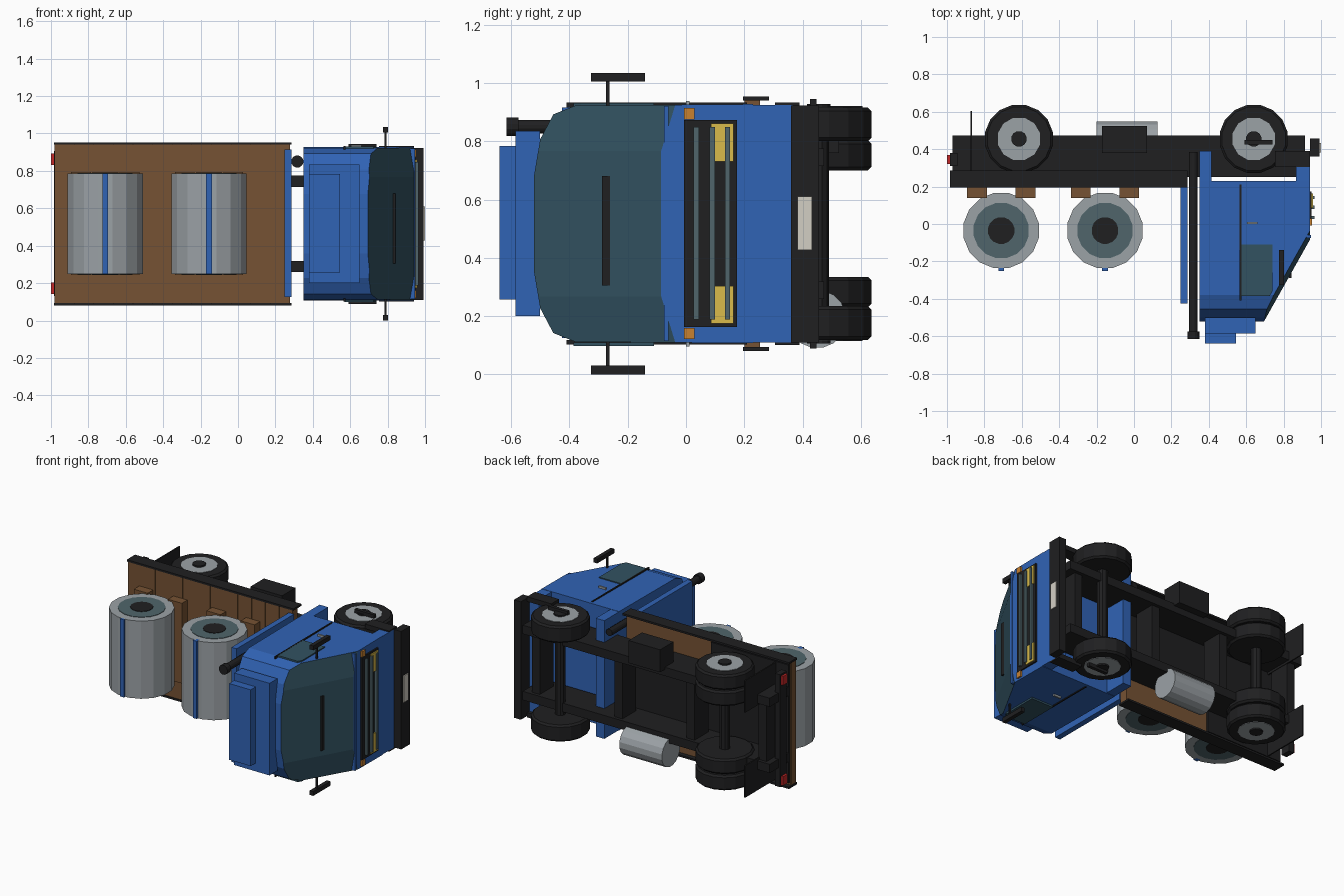
import bpy, bmesh, math
from mathutils import Vector

if "Cube" in bpy.data.objects:
    bpy.data.objects.remove(bpy.data.objects["Cube"])

# The truck lies on its side: its length is x, its "up" is -y, its width is z.
MID = 0.517

def mat(name, c):
    m = bpy.data.materials.new(name)
    m.diffuse_color = (*c, 1)
    m.use_nodes = True
    m.node_tree.nodes["Principled BSDF"].inputs["Base Color"].default_value = m.diffuse_color
    return m

BLUE = mat("blue_paint", (0.03, 0.125, 0.46))
BLACK = mat("black", (0.014, 0.014, 0.015))
WOOD = mat("wood", (0.18, 0.085, 0.033))
GLASS = mat("glass", (0.032, 0.085, 0.12))
STEEL = mat("steel", (0.33, 0.36, 0.38))
COIL = mat("coil_side", (0.08, 0.13, 0.145))
YELLOW = mat("lamp_yellow", (0.7, 0.5, 0.07))
ORANGE = mat("lamp_orange", (0.58, 0.22, 0.03))
RED = mat("lamp_red", (0.55, 0.02, 0.02))
WHITE = mat("plate_white", (0.65, 0.62, 0.55))

def finish(name, bm, *mats):
    bmesh.ops.recalc_face_normals(bm, faces=bm.faces)
    me = bpy.data.meshes.new(name)
    bm.to_mesh(me)
    bm.free()
    for m in mats:
        me.materials.append(m)
    ob = bpy.data.objects.new(name, me)
    bpy.context.collection.objects.link(ob)
    return ob

def box(name, x, y, z, m):
    bm = bmesh.new()
    bmesh.ops.create_cube(bm, size=1)
    for v in bm.verts:
        v.co = [(a[0] + a[1]) / 2 + c * (a[1] - a[0]) for a, c in zip((x, y, z), v.co)]
    return finish(name, bm, m)

def pair(name, x, y, z, m):
    # box plus its copy on the other side of the truck
    box(name + "_a", x, y, z, m)
    box(name + "_b", x, y, (2 * MID - z[1], 2 * MID - z[0]), m)

def prism(pts, axis, a, b):
    # extrude an outline along x ((y, z) points) or z ((x, y) points)
    bm = bmesh.new()
    f = bm.faces.new([bm.verts.new((a, *p) if axis == 'x' else (*p, a)) for p in pts])
    r = bmesh.ops.extrude_face_region(bm, geom=[f])
    d = (b - a, 0, 0) if axis == 'x' else (0, 0, b - a)
    bmesh.ops.translate(bm, vec=d, verts=[v for v in r['geom'] if isinstance(v, bmesh.types.BMVert)])
    return bm

def cyl(name, axis, c, r, a, b, m, n=16):
    t = [2 * math.pi * (i + 0.5) / n for i in range(n)]
    pts = [(c[0] + r * math.cos(k), c[1] + r * math.sin(k)) for k in t]
    return finish(name, prism(pts, axis, a, b), m)

# cab: arched section, sliced by the slanted, bowed windscreen
half = [(0.23, 0.41), (-0.38, 0.405), (-0.455, 0.375), (-0.50, 0.29), (-0.522, 0.16)]
section = [(y, MID + w) for y, w in half] + [(y, MID - w) for y, w in reversed(half)]
bm = prism(section, 'x', 0.35, 0.94)
bmesh.ops.recalc_face_normals(bm, faces=bm.faces)
n0 = Vector((0.872, -0.49, 0))
p0 = Vector((0.94, -0.085, MID))
for s in (0, 1, -1):
    cut = bmesh.ops.bisect_plane(bm, geom=bm.verts[:] + bm.edges[:] + bm.faces[:],
                                 plane_co=p0 + Vector((0, 0, s * 0.25)),
                                 plane_no=(n0 + Vector((0, 0, s * 0.15))).normalized(), clear_outer=True)
    edges = [e for e in cut['geom_cut'] if isinstance(e, bmesh.types.BMEdge)]
    for f in bmesh.ops.contextual_create(bm, geom=edges)['faces']:
        f.material_index = 1
finish("cab", bm, BLUE, GLASS)
box("cab_rear_skirt", (0.35, 0.415), (0.23, 0.39), (0.11, 0.925), BLUE)
box("cab_front_skirt", (0.865, 0.94), (0.23, 0.365), (0.11, 0.925), BLUE)
box("windscreen_cowl", (0.91, 0.945), (-0.075, -0.06), (0.115, 0.92), BLUE)
box("roof_fairing_lower", (0.38, 0.65), (-0.585, -0.5), (0.2, 0.835), BLUE)
box("roof_fairing_upper", (0.38, 0.545), (-0.64, -0.585), (0.257, 0.783), BLUE)

# side windows, doors and steps
for tag, z in (("a", 0.925), ("b", 2 * MID - 0.93)):
    win = [(0.57, -0.11), (0.74, -0.11), (0.74, -0.36), (0.725, -0.385), (0.57, -0.385)]
    finish("side_window_" + tag, prism(win, 'z', z - 0.006, z + 0.006), GLASS)
pair("door_seam", (0.565, 0.574), (-0.41, 0.21), (0.915, 0.932), BLACK)
pair("door_handle", (0.605, 0.66), (0.0, 0.012), (0.925, 0.938), STEEL)
pair("cab_step", (0.59, 0.74), (0.425, 0.448), (0.92, 0.945), BLACK)
pair("corner_guard", (0.755, 0.94), (0.305, 0.39), (0.90, 0.933), BLACK)

# mirrors and wiper
pair("mirror", (0.775, 0.802), (-0.325, -0.14), (1.004, 1.034), BLACK)
pair("mirror_arm", (0.783, 0.795), (-0.275, -0.262), (0.90, 1.005), BLACK)
box("wiper", (0.83, 0.842), (-0.288, -0.26), (0.305, 0.68), BLACK)

# front face
box("grille", (0.935, 0.95), (-0.007, 0.175), (0.163, 0.872), BLACK)
for i, y in enumerate((0.035, 0.09, 0.142)):
    box(f"grille_slat_{i}", (0.95, 0.966), (y - 0.009, y + 0.009), (0.188, 0.848), COIL)
pair("headlight", (0.945, 0.958), (0.085, 0.163), (0.73, 0.86), YELLOW)
pair("turn_lamp", (0.935, 0.952), (-0.007, 0.03), (0.874, 0.913), ORANGE)
box("front_bumper", (0.94, 0.993), (0.36, 0.457), (0.11, 0.923), BLACK)
box("number_plate", (0.99, 1.0), (0.382, 0.432), (0.427, 0.61), WHITE)

# headboard and exhaust stack
box("headboard", (0.248, 0.287), (-0.425, 0.2), (0.125, 0.915), BLUE)
cyl("exhaust_stack", 'z', (0, 0), 0.024, 0, 0.98, BLACK, 12)
cyl("exhaust_tip", 'z', (0, 0), 0.033, 0.96, 1.0, BLACK, 12)
for n in ("exhaust_stack", "exhaust_tip"):
    ob = bpy.data.objects[n]
    ob.rotation_euler = (math.pi / 2, 0, 0)
    ob.location = (0.317, 0.385, 0.85)

# load bed of planks with side rails
for i in range(12):
    x = -0.98 + i * 0.105
    box(f"bed_plank_{i}", (x, x + 0.102), (0.2, 0.25), (0.09, 0.945), WOOD)
box("bed_base", (-0.975, 0.275), (0.206, 0.254), (0.092, 0.943), WOOD)
pair("bed_side_rail", (-0.985, 0.285), (0.195, 0.285), (0.94, 0.953), BLACK)

# chassis
pair("chassis_rail", (-0.97, 0.915), (0.25, 0.473), (0.715, 0.775), BLACK)
for i, x in enumerate((-0.9, -0.35, 0.2, 0.83)):
    box(f"cross_member_{i}", (x - 0.03, x + 0.03), (0.3, 0.45), (0.29, 0.75), BLACK)
box("rear_under_plate", (-0.97, -0.38), (0.252, 0.268), (0.11, 0.925), BLACK)
box("chassis_pan", (-0.38, 0.28), (0.252, 0.268), (0.3, 0.74), BLACK)
box("rear_bar", (-0.985, -0.945), (0.31, 0.38), (0.13, 0.905), BLACK)
pair("tail_lamp", (-1.0, -0.98), (0.32, 0.37), (0.832, 0.893), RED)
pair("mud_flap", (-0.875, -0.866), (0.26, 0.605), (0.7, 0.92), BLACK)
cyl("fuel_tank", 'x', (0.45, 0.19), 0.1, -0.2, 0.125, STEEL)
box("battery_box", (-0.17, 0.07), (0.38, 0.525), (0.76, 0.915), BLACK)

# wheels: single in front, twin at the rear
def tyre(name, x, z0, z1):
    ob = cyl(name, 'z', (x, 0.455), 0.185, z0, z1, BLACK)
    b = ob.modifiers.new("bevel", 'BEVEL')
    b.width = 0.012
    b.segments = 1

for name, x, zs in (("front", 0.64, [(0.80, 0.915)]), ("rear", -0.615, [(0.70, 0.803), (0.812, 0.915)])):
    for s in (1, -1):
        tag = f"{name}_{'a' if s > 0 else 'b'}"
        out = lambda z: MID + s * (z - MID)
        for i, (a, b) in enumerate(zs):
            tyre(f"tyre_{tag}_{i}", x, out(a), out(b))
        cyl(f"rim_{tag}", 'z', (x, 0.455), 0.117, out(0.85), out(0.918), STEEL, 12)
        cyl(f"hub_{tag}", 'z', (x, 0.455), 0.042, out(0.85), out(0.928), BLACK, 12)
    cyl(f"{name}_axle", 'z', (x, 0.455), 0.035, 0.2, 0.83, BLACK, 10)

# steel coils on wooden chocks
for i, x in enumerate((-0.71, -0.155)):
    cyl(f"coil_{i}", 'z', (x, -0.035), 0.205, 0.25, 0.785, STEEL)
    cyl(f"coil_face_{i}", 'z', (x, -0.035), 0.15, 0.247, 0.788, COIL)
    cyl(f"coil_core_{i}", 'z', (x, -0.035), 0.072, 0.244, 0.791, BLACK)
    box(f"coil_strap_{i}", (x - 0.015, x + 0.015), (-0.25, -0.22), (0.25, 0.785), BLUE)
    for j, d in enumerate((-0.13, 0.13)):
        box(f"chock_{i}_{j}", (x + d - 0.053, x + d + 0.053), (0.14, 0.202), (0.242, 0.795), WOOD)
